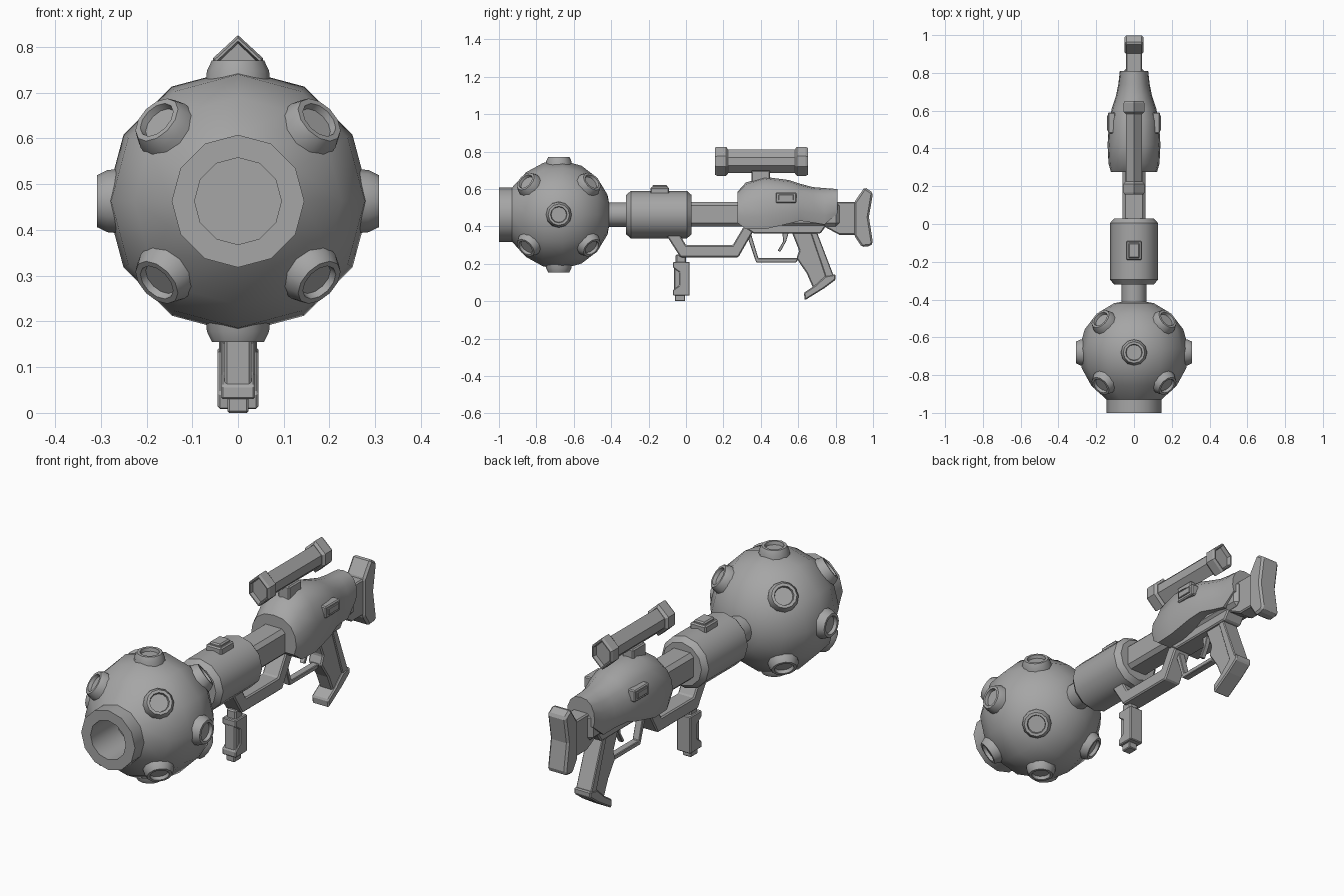
import bpy, bmesh, math
from mathutils import Vector, Matrix

old = bpy.data.objects.get("Cube")
if old:
    bpy.data.objects.remove(old)

grey = bpy.data.materials.new("gunmetal_grey")
grey.use_nodes = True
grey.diffuse_color = (0.38, 0.38, 0.38, 1)
grey.node_tree.nodes["Principled BSDF"].inputs["Base Color"].default_value = grey.diffuse_color

AXIS_Z = 0.463                       # height of the barrel axis
BALL = Vector((0, -0.68, AXIS_Z))    # centre of the ball


def finish(name, bm, smooth=None, bevel=0):
    """Turn a bmesh into a named object with material, shading and bevel."""
    bmesh.ops.recalc_face_normals(bm, faces=bm.faces)
    mesh = bpy.data.meshes.new(name)
    bm.to_mesh(mesh)
    bm.free()
    mesh.materials.append(grey)
    if smooth:
        mesh.polygons.foreach_set("use_smooth", [True] * len(mesh.polygons))
        mesh.set_sharp_from_angle(angle=math.radians(smooth))
    obj = bpy.data.objects.new(name, mesh)
    bpy.context.collection.objects.link(obj)
    if bevel:
        mod = obj.modifiers.new("bevel", "BEVEL")
        mod.width = bevel
        mod.segments = 1
        mod.limit_method = "ANGLE"
    return obj


def lathe(name, profile, origin, direction, segments=12):
    """Spin (radius, distance) points around a direction from an origin."""
    bm = bmesh.new()
    verts = [bm.verts.new((r, 0, t)) for r, t in profile]
    edges = [bm.edges.new(pair) for pair in zip(verts, verts[1:])]
    bmesh.ops.spin(bm, geom=verts + edges, cent=(0, 0, 0), axis=(0, 0, 1),
                   angle=math.tau, steps=segments)
    bmesh.ops.remove_doubles(bm, verts=bm.verts, dist=0.0005)
    turn = Vector(direction).to_track_quat("Z", "Y").to_matrix().to_4x4()
    bm.transform(Matrix.Translation(origin) @ turn)
    return finish(name, bm, smooth=40)


def plate(name, outline, half, bevel=0.006, x=0):
    """Extrude a (y, z) side outline across the width."""
    bm = bmesh.new()
    face = bm.faces.new([bm.verts.new((x - half, y, z)) for y, z in outline])
    new = bmesh.ops.extrude_face_region(bm, geom=[face])["geom"]
    bmesh.ops.translate(bm, vec=(2 * half, 0, 0),
                        verts=[v for v in new if isinstance(v, bmesh.types.BMVert)])
    return finish(name, bm, bevel=bevel)


def box(name, y0, y1, z0, z1, half, bevel=0.006, x=0):
    return plate(name, [(y0, z0), (y1, z0), (y1, z1), (y0, z1)], half, bevel, x)


def loft(name, rings, smooth=None):
    """Bridge equal rings of points and cap both ends."""
    bm = bmesh.new()
    loops = [[bm.verts.new(p) for p in ring] for ring in rings]
    n = len(loops[0])
    for a, b in zip(loops, loops[1:]):
        for i in range(n):
            j = (i + 1) % n
            bm.faces.new((a[i], a[j], b[j], b[i]))
    bm.faces.new(loops[0])
    bm.faces.new(loops[-1])
    return finish(name, bm, smooth)


# Ball with its open muzzle, made as one turned shape
ball = [(0, -0.80), (0.095, -0.80), (0.095, -1.0), (0.145, -1.0), (0.145, -0.93)]
for i in range(1, 8):
    a = math.radians(30 + 150 * i / 7)
    ball.append((0.29 * math.sin(a), BALL.y - 0.28 * math.cos(a)))
lathe("ball", ball, (0, 0, AXIS_Z), (0, 1, 0))

# Dished studs on the sides, top, bottom and the eight diagonals
stud = [(0.072, 0.24), (0.068, 0.285), (0.057, 0.308), (0.044, 0.308),
        (0.041, 0.292), (0, 0.292)]
directions = [(1, 0, 0), (-1, 0, 0), (0, 0, 1), (0, 0, -1)]
directions += [(x, y, z) for x in (-1, 1) for y in (-1, 1) for z in (-1, 1)]
for i, d in enumerate(directions):
    lathe(f"ball_stud_{i + 1}", stud, BALL, d)

# Neck and barrel drum
lathe("neck", [(0, -0.45), (0.066, -0.45), (0.066, -0.30), (0, -0.30)],
      (0, 0, AXIS_Z), (0, 1, 0))
lathe("barrel_drum", [(0, -0.32), (0.105, -0.32), (0.127, -0.295), (0.127, 0.005),
                      (0.105, 0.03), (0, 0.03)], (0, 0, AXIS_Z), (0, 1, 0))
box("drum_catch", -0.19, -0.09, 0.56, 0.61, 0.042)
box("drum_catch_top", -0.18, -0.10, 0.60, 0.622, 0.03)

# Receiver, lower receiver and stock
box("receiver", 0.0, 0.82, 0.40, 0.53, 0.062, 0.018)
plate("lower_receiver", [(0.28, 0.42), (0.36, 0.362), (0.72, 0.362), (0.76, 0.42)], 0.05)
plate("stock", [(0.70, 0.42), (0.82, 0.355), (0.92, 0.355), (0.92, 0.53), (0.70, 0.53)],
      0.042)
plate("butt_plate", [(0.90, 0.35), (0.94, 0.29), (0.985, 0.295), (1.0, 0.31),
                     (0.978, 0.45), (1.0, 0.58), (0.955, 0.61), (0.90, 0.53)], 0.05, 0.01)

# Rear shell: arched sections of (y, half width, top, bottom)
stations = [(0.275, 0.122, 0.585, 0.42), (0.32, 0.135, 0.635, 0.385),
            (0.42, 0.14, 0.665, 0.385), (0.55, 0.132, 0.648, 0.415),
            (0.61, 0.118, 0.628, 0.43), (0.68, 0.095, 0.61, 0.42),
            (0.74, 0.083, 0.605, 0.41), (0.81, 0.075, 0.60, 0.47)]
arch = [(0, 1), (0.42, 0.96), (0.75, 0.8), (0.94, 0.55), (1, 0.25), (0.9, 0)]
arch += [(-x, h) for x, h in reversed(arch[1:])]
loft("rear_shell", [[(x * w, y, lo + h * (hi - lo)) for x, h in arch]
                    for y, w, hi, lo in stations], smooth=35)
for side, word in ((1, "left"), (-1, "right")):
    box(f"{word}_shell_frame", 0.48, 0.59, 0.525, 0.582, 0.02, 0.005, side * 0.118)
    box(f"{word}_shell_button", 0.495, 0.575, 0.54, 0.57, 0.004, 0.002, side * 0.14)

# Scope: a six-sided tube with two larger end caps
hexagon = [(0, 1), (1, 0.35), (1, -0.35), (0, -1), (-1, -0.35), (-1, 0.35)]


def hex_ring(y, w, h):
    return [(x * w, y, 0.748 + z * h) for x, z in hexagon]


loft("scope_tube", [hex_ring(y, 0.042, 0.062) for y in (0.20, 0.60)])
for word, outer, sign in (("front", 0.155, 1), ("rear", 0.652, -1)):
    sizes = [(0.02, 0.041, 0.06), (0, 0.045, 0.065), (0, 0.05, 0.072),
             (0.012, 0.055, 0.078), (0.058, 0.055, 0.078), (0.07, 0.044, 0.065)]
    loft(f"scope_{word}_cap", [hex_ring(outer + sign * d, w, h) for d, w, h in sizes])
box("scope_mount", 0.35, 0.45, 0.62, 0.70, 0.03)

# Under-frame and forward grip
plate("under_frame", [(-0.11, 0.36), (-0.03, 0.235), (0.28, 0.235), (0.38, 0.41),
                      (0.315, 0.41), (0.25, 0.30), (0.0, 0.30), (-0.035, 0.36)], 0.045)
box("foregrip_neck", -0.055, 0.0, 0.19, 0.25, 0.025)
plate("foregrip_core", [(-0.065, 0.03), (0.01, 0.03), (0.01, 0.20), (-0.065, 0.20)], 0.03)
plate("foregrip_panel", [(-0.07, 0.21), (0.02, 0.21), (0.02, 0.03), (-0.07, 0.03),
                         (-0.07, 0.06), (-0.035, 0.085), (-0.035, 0.155),
                         (-0.07, 0.18)], 0.037, 0.004)
box("foregrip_tip", -0.06, -0.005, 0.0, 0.05, 0.023, 0.004)

# Trigger, guard and rear grip
plate("trigger_guard", [(0.32, 0.37), (0.375, 0.208), (0.59, 0.208), (0.60, 0.23),
                        (0.387, 0.23), (0.345, 0.37)], 0.018, 0.003)
plate("trigger", [(0.515, 0.37), (0.55, 0.37), (0.535, 0.32), (0.505, 0.265),
                  (0.49, 0.27), (0.52, 0.32)], 0.012, 0.002)
plate("rear_grip", [(0.565, 0.37), (0.70, 0.37), (0.79, 0.13), (0.68, 0.07),
                    (0.645, 0.15), (0.59, 0.23), (0.605, 0.27)], 0.036)
plate("rear_grip_backstrap", [(0.665, 0.37), (0.70, 0.37), (0.79, 0.135), (0.75, 0.12)],
      0.042, 0.004)
plate("rear_grip_base", [(0.635, 0.005), (0.74, 0.07), (0.80, 0.115), (0.80, 0.145),
                         (0.745, 0.135), (0.69, 0.085), (0.63, 0.045)], 0.045)
